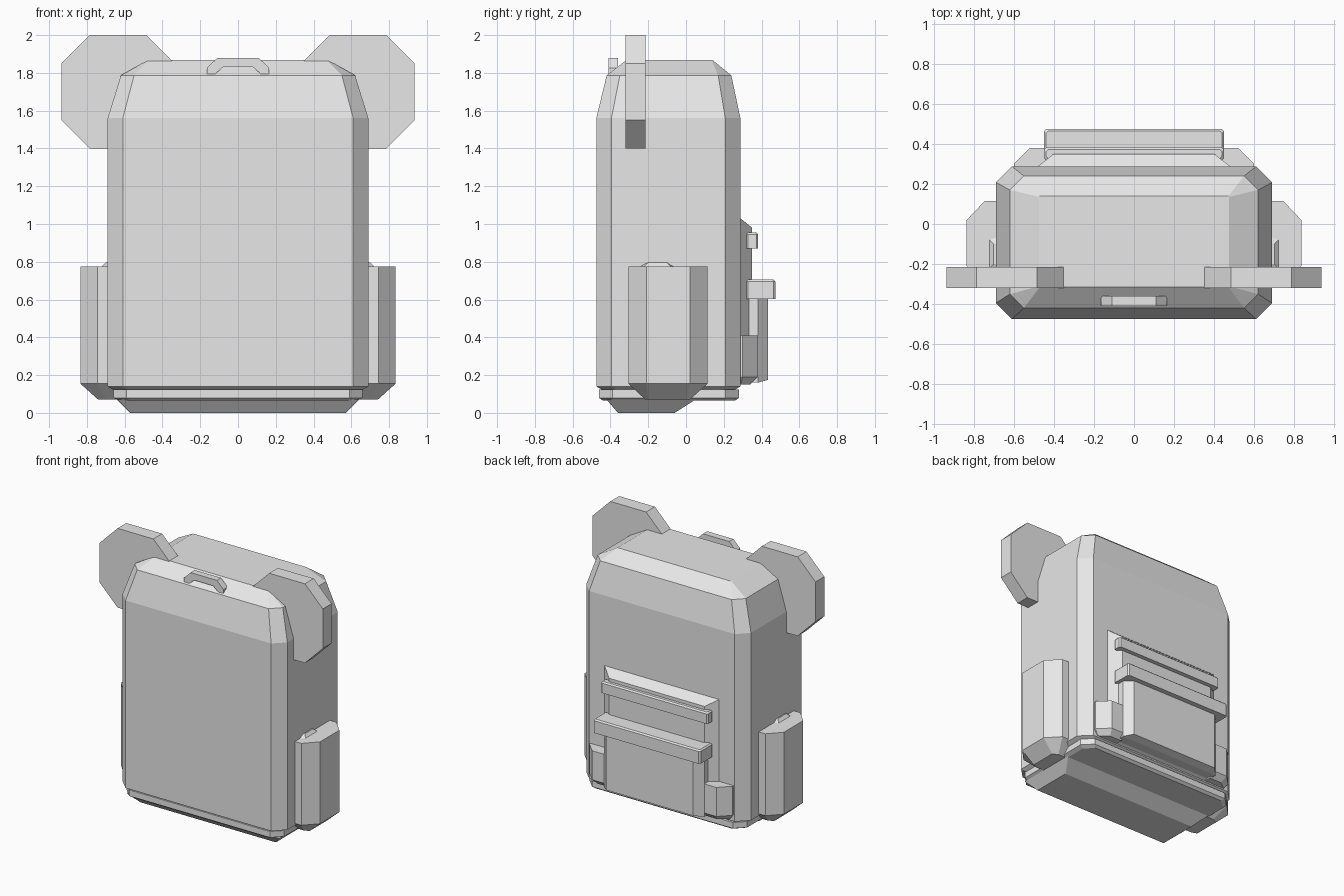
import bpy, bmesh

cube = bpy.data.objects.get("Cube")
if cube:
    bpy.data.objects.remove(cube, do_unlink=True)

grey = bpy.data.materials.new("plain grey")
grey.use_nodes = True
grey.diffuse_color = (0.8, 0.8, 0.8, 1)
grey.node_tree.nodes["Principled BSDF"].inputs["Base Color"].default_value = (0.8, 0.8, 0.8, 1)


def loft(name, rings):
    """Closed flat-shaded solid through rings that share a point count."""
    bm = bmesh.new()
    loops = [[bm.verts.new(p) for p in ring] for ring in rings]
    for a, b in zip(loops, loops[1:]):
        for i in range(len(a)):
            j = (i + 1) % len(a)
            bm.faces.new((a[i], a[j], b[j], b[i]))
    bm.faces.new(loops[0][::-1])
    bm.faces.new(loops[-1])
    bmesh.ops.recalc_face_normals(bm, faces=bm.faces)
    mesh = bpy.data.meshes.new(name)
    bm.to_mesh(mesh)
    bm.free()
    mesh.materials.append(grey)
    obj = bpy.data.objects.new(name, mesh)
    bpy.context.collection.objects.link(obj)
    return obj


def pair(name, rings):
    """The same solid on the left (+x) and the right (-x)."""
    for side, s in (("left", 1), ("right", -1)):
        loft(side + "_" + name, [[(s * x, y, z) for x, y, z in r] for r in rings])


def octagon(x, y0, y1, c, z):
    """Horizontal rectangle with cut corners, symmetric in x."""
    return [(x, y0 + c, z), (x, y1 - c, z), (x - c, y1, z), (c - x, y1, z),
            (-x, y1 - c, z), (-x, y0 + c, z), (c - x, y0, z), (x - c, y0, z)]


def upright(profile, y0, y1):
    """Rings for an x-z profile extruded along y."""
    return [[(x, y, z) for x, z in profile] for y in (y0, y1)]


def flat(profile, z):
    return [(x, y, z) for x, y in profile]


# Main bag, rim and base
loft("bag_body", [octagon(0.62, -0.405, 0.22, 0.07, 0.10),
                  octagon(0.69, -0.475, 0.288, 0.08, 0.14),
                  octagon(0.69, -0.475, 0.288, 0.08, 1.56),
                  octagon(0.62, -0.42, 0.24, 0.07, 1.787),
                  octagon(0.475, -0.315, 0.14, 0.004, 1.868)])
loft("bottom_rim", [octagon(0.63, -0.44, 0.26, 0.06, 0.065),
                    octagon(0.66, -0.46, 0.28, 0.07, 0.08),
                    octagon(0.66, -0.46, 0.28, 0.07, 0.125)])
loft("base", [octagon(0.57, -0.36, -0.06, 0.004, 0),
              octagon(0.64, -0.42, 0.05, 0.004, 0.07)])

# Ears
cx, cz, r, h = 0.635, 1.7, 0.3, 0.15
ear = [(cx + a, cz + b) for a, b in ((r, -h), (r, h), (h, r), (-h, r),
                                     (-r, h), (-r, -h), (-h, -r), (h, -r))]
pair("ear", upright(ear, -0.32, -0.215))

# Carrying handle
half = [(0.165, 1.795), (0.165, 1.825), (0.11, 1.88)]
inner = [(0.08, 1.83), (0.12, 1.795)]
outline = half + [(-x, z) for x, z in half[::-1]]
outline += [(-x, z) for x, z in inner[::-1]] + inner
loft("handle", upright(outline, -0.41, -0.36))

# Side pockets with a small lip against the bag
pocket = [(0.6, -0.305), (0.745, -0.305), (0.835, -0.21),
          (0.835, 0.02), (0.745, 0.115), (0.6, 0.115)]
foot = [(0.6, -0.215), (0.7, -0.215), (0.74, -0.2),
        (0.74, 0.0), (0.7, 0.02), (0.6, 0.02)]
pair("side_pocket", [flat(foot, 0.07), flat(pocket, 0.155), flat(pocket, 0.775)])
pair("pocket_lip", [
    flat([(0.65, -0.27), (0.72, -0.22), (0.72, -0.08), (0.65, -0.05)], 0.76),
    flat([(0.65, -0.27), (0.72, -0.22), (0.72, -0.08), (0.65, -0.05)], 0.775),
    flat([(0.65, -0.21), (0.70, -0.2), (0.70, -0.1), (0.65, -0.09)], 0.795)])

# Back panel with bevelled edges
loft("back_panel", [
    [(-x, y, z0), (x, y, z0), (x, y, z1), (-x, y, z1)]
    for x, y, z0, z1 in ((0.48, 0.25, 0.15, 1.03), (0.48, 0.288, 0.15, 1.03),
                         (0.40, 0.35, 0.18, 0.98))])

# Large back pocket
loft("back_pocket", [
    [(-x, y, z0), (x, y, z0), (x, y, 0.68), (-x, y, 0.68)]
    for x, y, z0 in ((0.42, 0.28, 0.16), (0.42, 0.38, 0.16), (0.365, 0.435, 0.175))])

# Small pouches beside it
pouch = [(0.4, 0.27), (0.6, 0.27), (0.6, 0.3), (0.52, 0.38), (0.4, 0.38)]
pouch_foot = [(0.4, 0.27), (0.57, 0.27), (0.57, 0.29), (0.5, 0.34), (0.4, 0.34)]
pair("pouch", [flat(pouch_foot, 0.15), flat(pouch, 0.19), flat(pouch, 0.41)])

# Straps across the back
for name, y1, z0, z1 in (("lower_strap", 0.473, 0.602, 0.705),
                         ("upper_strap", 0.382, 0.87, 0.955)):
    c = 0.01
    loft(name, [octagon(0.448, 0.318, y1, c, z0),
                octagon(0.448, 0.318, y1, c, z1 - c),
                octagon(0.438, 0.328, y1 - c, c, z1)])
